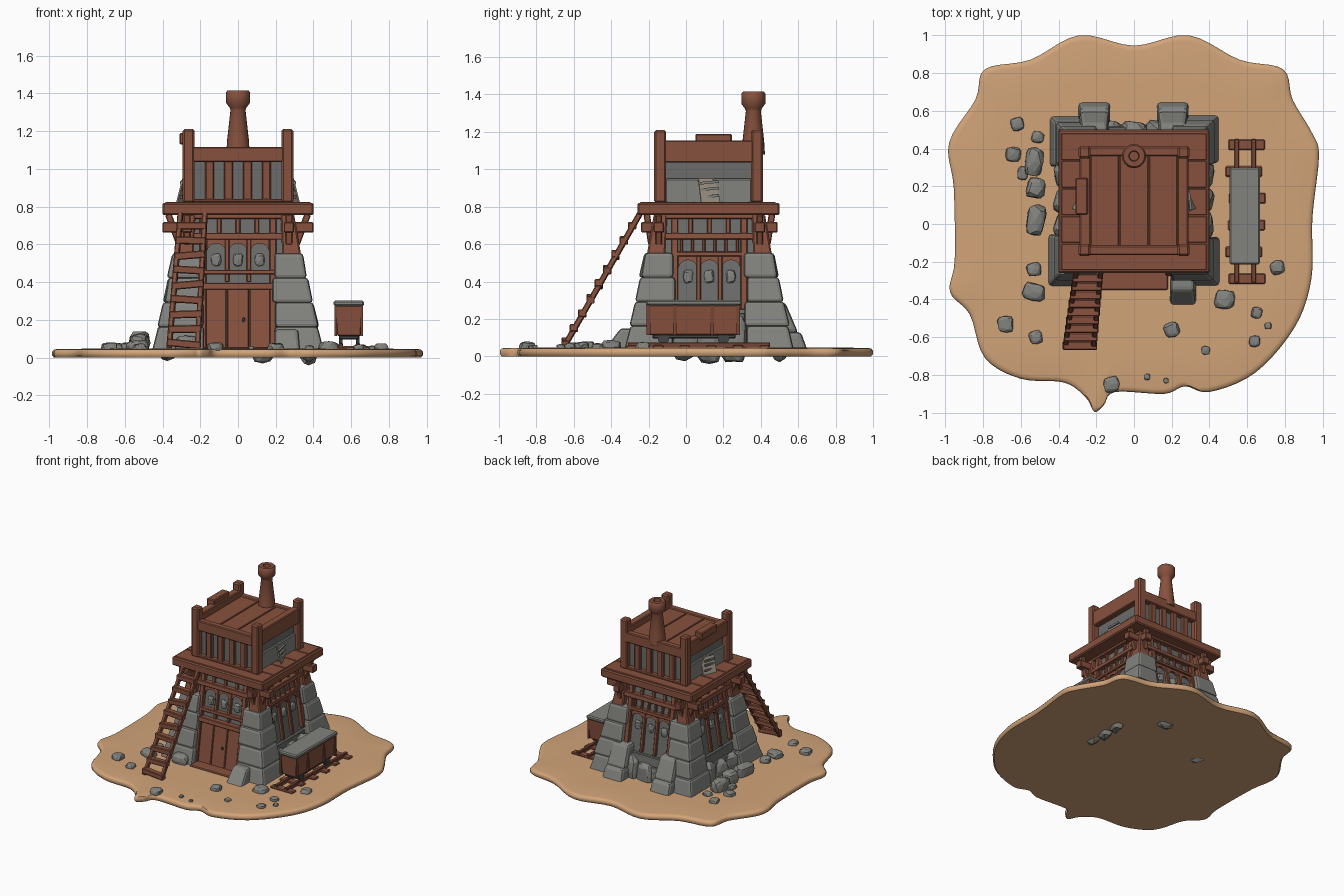
import bpy, bmesh, math, random
from mathutils import Vector, Matrix

if "Cube" in bpy.data.objects:
    bpy.data.objects.remove(bpy.data.objects["Cube"])
random.seed(4)
CY = 0.125                      # tower centre in y

def mat(name, c):
    m = bpy.data.materials.new(name)
    m.diffuse_color = (*c, 1)
    m.use_nodes = True
    m.node_tree.nodes["Principled BSDF"].inputs["Base Color"].default_value = m.diffuse_color
    return m
SAND = mat("sand", (0.64, 0.37, 0.19))
WOOD = mat("red brown wood", (0.245, 0.083, 0.048))
DARKWOOD = mat("dark wood", (0.17, 0.058, 0.035))
STONE = mat("grey stone", (0.225, 0.225, 0.21))
WALL = mat("dark grey wall", (0.15, 0.15, 0.145))
IRON = mat("dark iron", (0.06, 0.06, 0.06))
PAPER = mat("weathered board", (0.36, 0.31, 0.25))

def finish(name, bm, m, bevel=0, seg=1, smooth=False):
    bmesh.ops.recalc_face_normals(bm, faces=bm.faces)
    me = bpy.data.meshes.new(name)
    bm.to_mesh(me); bm.free()
    ob = bpy.data.objects.new(name, me)
    bpy.context.collection.objects.link(ob)
    me.materials.append(m)
    if bevel:
        b = ob.modifiers.new("bevel", 'BEVEL')
        b.width, b.segments, b.limit_method = bevel, seg, 'ANGLE'
    if smooth:
        bpy.context.view_layer.objects.active = ob
        ob.select_set(True)
        bpy.ops.object.shade_smooth_by_angle(angle=math.radians(45))
        ob.select_set(False)
    return ob

def prism(name, low, high, m, bevel=0, seg=1):
    """solid between two matching point loops"""
    bm = bmesh.new()
    a = [bm.verts.new(p) for p in low]
    b = [bm.verts.new(p) for p in high]
    n = len(a)
    bm.faces.new(a); bm.faces.new(b[::-1])
    for i in range(n):
        bm.faces.new((a[i], a[(i+1) % n], b[(i+1) % n], b[i]))
    return finish(name, bm, m, bevel, seg)

def rect(r, z):
    x0, x1, y0, y1 = r
    return [(x0, y0, z), (x1, y0, z), (x1, y1, z), (x0, y1, z)]

def taper(name, r0, r1, z0, z1, m, bevel=0, seg=1):
    return prism(name, rect(r0, z0), rect(r1, z1), m, bevel, seg)

def box(name, x0, x1, y0, y1, z0, z1, m, bevel=0.006):
    return taper(name, (x0, x1, y0, y1), (x0, x1, y0, y1), z0, z1, m, bevel)

def beam(name, p, q, w, h, m, bevel=0.005):
    p, q = Vector(p), Vector(q)
    bm = bmesh.new()
    bmesh.ops.create_cube(bm, size=1)
    M = Matrix.Translation((p+q)/2) @ (q-p).to_track_quat('Y', 'Z').to_matrix().to_4x4()
    bm.transform(M @ Matrix.Diagonal((w, (q-p).length, h, 1)))
    return finish(name, bm, m, bevel)

def rock(name, x, y, z, rx, ry, rz, m=STONE):
    bm = bmesh.new()
    bmesh.ops.create_icosphere(bm, subdivisions=2, radius=1)
    R = Matrix.Rotation(random.uniform(-.3, .3), 3, 'Z')
    for v in bm.verts:
        c = Vector([math.copysign(abs(k)**0.65, k) for k in v.co]) * random.uniform(.84, 1.0)
        c = R @ Vector((c.x*rx, c.y*ry, c.z*rz))
        v.co = c + Vector((x, y, z))
    return finish(name, bm, m)

def lathe(name, prof, x, y, m, n=20):
    bm = bmesh.new()
    rings = [[bm.verts.new((x+r*math.cos(2*math.pi*i/n), y+r*math.sin(2*math.pi*i/n), z))
              for i in range(n)] for r, z in prof]
    for a, b in zip(rings, rings[1:]):
        for i in range(n):
            bm.faces.new((a[i], a[(i+1) % n], b[(i+1) % n], b[i]))
    bm.faces.new(rings[0]); bm.faces.new(rings[-1])
    return finish(name, bm, m, smooth=True)

# sandy ground slab with wavy outline
pts = [(-.29, 1), (0, .945), (.29, 1), (.56, .87), (.79, .82), (.84, .66), (.945, .48), (.98, .36), (.945, .03),
       (.94, -.29), (.85, -.55), (.64, -.79), (.4, -.89), (.27, -.86), (.16, -.9), (-.1, -.89), (-.16, -.96),
       (-.21, -.995), (-.255, -.92), (-.37, -.84), (-.6, -.82), (-.79, -.71), (-.87, -.48), (-.975, -.36),
       (-.95, -.19), (-.955, .19), (-.98, .43), (-.84, .66), (-.79, .82), (-.55, .87)]
P = [Vector(p) for p in pts]
loop = []
for i in range(len(P)):
    a, b, c, d = (P[(i+k-1) % len(P)] for k in range(4))
    for s in range(5):
        t = s/5
        loop.append(.5*(2*b + (c-a)*t + (2*a-5*b+4*c-d)*t*t + (3*b-a-3*c+d)*t**3))
bm = bmesh.new()
rings = [[bm.verts.new((p.x*k, p.y*k, z)) for p in loop]
         for k, z in ((.99, 0), (1, .012), (1, .03), (.99, .042), (.97, .045), (.8, .047))]
for a, b in zip(rings, rings[1:]):
    for i in range(len(a)):
        bm.faces.new((a[i], a[i-1], b[i-1], b[i]))
bm.faces.new(rings[0]); bm.faces.new(rings[-1])
finish("sand_ground", bm, SAND, smooth=True)

# tapered tower core
def wall(z): return .37 - (z-.05)*.155
def outer(z): return .44 - (z-.05)*.19
def sq(h): return (-h, h, CY-h, CY+h)
taper("tower_core", sq(wall(.03)), sq(wall(.77)), .03, .77, WALL)

def panel(name, side, poly, d0, d1, m, bevel=.004):
    """extruded plate on a sloping wall; poly is in (u, z), d is depth off the wall"""
    R = Matrix.Rotation(side*math.pi/2, 3, 'Z')
    f = lambda u, z, d: R @ Vector((u, -(wall(z)+d), z)) + Vector((0, CY, 0))
    return prism(name, [f(u, z, d0) for u, z in poly], [f(u, z, d1) for u, z in poly], m, bevel)

def bar(name, side, u0, u1, z0, z1, d, m=WOOD, d0=-.02):
    return panel(name, side, [(u0, z0), (u1, z0), (u1, z1), (u0, z1)], d0, d, m)

def arch(name, side, u, r, spring, top):
    arc = [(u+r*math.cos(math.pi*i/10), spring+r*math.sin(math.pi*i/10)) for i in range(11)]
    panel(name, side, arc + [(u-r, top), (u+r, top)], -.02, .016, WOOD, 0)

# timber frames and windows on all four walls
for s, nm in enumerate(("front", "right", "back", "left")):
    for e in (-1, 1):
        bar(nm+"_frame_post", s, e*.185-.018, e*.185+.018, .25 if s else .05, .76, .03)
    bar(nm+"_top_beam", s, -.30, .30, .625, .66, .035)
    bar(nm+"_head_beam", s, -.27, .27, .735, .76, .035)
    for u in (-.1, 0, .1):
        bar(nm+"_upper_mullion", s, u-.012, u+.012, .65, .745, .015)
    spring, top, low = (.555, .63, .40) if s == 0 else (.465, .545, .24)
    for u in (-.115, 0, .115):
        arch(nm+"_arch", s, u, .05, spring, top)
        rock(nm+"_window_stone", *(Matrix.Rotation(s*math.pi/2, 3, 'Z') @ Vector((u, -wall(spring-.04)+.012, 0))
             + Vector((0, CY, spring-.04))), .03, .03, .04)
    for u in (-.0575, .0575):
        bar(nm+"_mullion", s, u-.012, u+.012, low, top, .022)
    if s == 0:
        bar("front_sill_beam", s, -.2, .2, .44, .465, .035)
        bar("door_lintel", s, -.2, .2, .36, .395, .04)
        for u in (-.12, 0, .12):
            bar("door_plank", s, u-.058, u+.058, .04, .365, .014)
        rock("door_handle", .03, CY-wall(.2)-.017, .2, .008, .008, .012, IRON)
    else:
        bar(nm+"_mid_beam", s, -.2, .2, .535, .56, .03)
        for i in range(6):
            bar(nm+"_baluster", s, -.15+i*.06-.008, -.15+i*.06+.008, .555, .63, .018)
        # rough stone footing between the piers
        for i in range(3):
            u, zt = -.13+i*.13, random.uniform(.14, .22)
            p = Matrix.Rotation(s*math.pi/2, 3, 'Z') @ Vector((u, -.375, 0))
            rock(nm+"_footing_stone", p.x, p.y+CY, .09, .075 if s == 2 else .05,
                 .05 if s == 2 else .075, zt-.08)
        for i, z in enumerate((.16, .23)):
            bar(nm+"_wall_course", s, -.19, .19, z-.07, z, .035-i*.012, STONE if i == 0 else WALL)
box("door_step", -.18, .18, -.35, -.22, .03, .056, WOOD)

# stone corner piers, timber corner posts and platform brackets
levels = (.03, .16, .29, .42, .55)
for sx in (-1, 1):
    for sy in (-1, 1):
        def corner(inn, out):
            xs, ys = sorted((sx*inn, sx*out)), sorted((CY+sy*inn, CY+sy*out))
            return (*xs, *ys)
        for i, (z0, z1) in enumerate(zip(levels, levels[1:])):
            j = random.uniform(-.006, .014)
            inn = .19 + random.uniform(-.015, .012)
            taper("pier_stone", corner(inn, outer(z0)+j), corner(inn, outer(z1)+j*.3), z0, z1+.004, STONE, .018, 2)
        taper("corner_post", corner(.235, .335), corner(.225, .297), .54, .76, WOOD, .008)
        for ax in (0, 1):
            a, b = [sx*.27, CY+sy*.27, .69], [sx*.27, CY+sy*.27, .69]
            k = sx if ax == 0 else sy
            b[ax] = (CY if ax else 0) + k*(.40 if ax == 0 else .365)
            beam("beam_end", a, b, .055, .055, WOOD)
            c = list(b); c[ax] -= k*.03; c[2] = .76
            d = list(a); d[ax] += k*.04; d[2] = .60
            beam("platform_brace", d, c, .035, .035, WOOD)

# buttresses: two at the back, one at the front
for x in (-.21, .205):
    taper("back_buttress_low", (x-.085, x+.085, .45, .65), (x-.08, x+.08, .45, .615), .03, .13, STONE, .02, 2)
    taper("back_buttress_high", (x-.08, x+.08, .42, .60), (x-.07, x+.07, .42, .53), .125, .29, STONE, .02, 2)
taper("front_buttress", (.19, .33, -.44, -.28), (.195, .32, -.35, -.27), .03, .15, STONE, .018, 2)
rock("pier_foot_stone", -.27, -.33, .07, .07, .05, .05)

# platform and upper room
box("platform", -.40, .40, -.26, .50, .755, .82, WOOD, .008)
for i in range(5):
    y = -.245 + i*.146
    box("platform_plank", -.385, .385, y, y+.14, .815, .825, WOOD, .003)
box("upper_room_wall", -.245, .245, -.125, .37, .81, 1.06, WALL)
for sx in (-1, 1):
    box("side_ledge", *sorted((sx*.235, sx*.262)), -.11, .35, .82, .95, STONE)
    box("side_roof_beam", *sorted((sx*.23, sx*.288)), -.15, .40, 1.035, 1.155, WOOD)
    for y in (-.138, .380):
        box("roof_post", sx*.262-.032, sx*.262+.032, y-.032, y+.032, .82, 1.21, WOOD, .01)
    # leaning notice board on each side
    beam("notice_board", (sx*.30, .13, .825), (sx*.268, .115, .95), .11, .008, PAPER, 0).rotation_euler = (0, 0, 0)
    for z in (.85, .89, .925):
        beam("notice_strip", (sx*.302, .075, z), (sx*.29, .175, z+.01), .012, .014, STONE, 0)
for y in (-.14, .385):
    box("end_roof_beam", -.25, .25, y-.025, y+.025, 1.035, 1.115, WOOD)
    box("end_sill", -.25, .25, y-.022, y+.022, .82, .84, WOOD)
    for x in (-.15, -.05, .05, .15):
        box("slat", x-.024, x+.024, y-.016, y+.016, .82, 1.05, WOOD)
box("roof_deck", -.24, .24, -.13, .38, 1.04, 1.10, WOOD)
for i in range(3):
    box("roof_plank", -.23+i*.155, -.08+i*.155, -.12, .37, 1.09, 1.107, WOOD, .004)
box("roof_side_plate", -.31, -.245, .05, .245, 1.13, 1.19, WOOD)

# chimney
lathe("chimney", [(.062, 1.08), (.058, 1.15), (.04, 1.31), (.045, 1.325), (.064, 1.35), (.064, 1.405),
                  (.056, 1.415), (.028, 1.415), (.024, 1.37)], 0, .36, WOOD)

# ladder
for a, b in (((-.365, -.655, .045), (-.305, -.245, .765)), ((-.215, -.655, .045), (-.175, -.245, .765))):
    beam("ladder_rail", a, b, .028, .03, WOOD)
for i in range(9):
    t = (i+.35)/9.2
    y, z = -.66+.41*t, .045+.72*t
    w = random.uniform(-.01, .01)
    beam("ladder_rung", (-.38+.06*t, y, z+w), (-.198+.035*t, y, z-w), .045, .04, WOOD)

# rail track and ore cart
for x in (.545, .635):
    box("track_rail", x-.012, x+.012, -.31, .45, .045, .075, DARKWOOD, .003)
for i in range(6):
    y = -.29 + i*.142
    o = random.uniform(-.012, .012)
    box("track_sleeper", .495+o, .69+o, y-.028, y+.028, .04, .06, WOOD)
taper("cart_tub", (.525, .65, -.195, .28), (.515, .66, -.207, .292), .115, .275, WOOD, .005)
box("cart_lid", .507, .667, -.215, .30, .272, .302, STONE, .008)
box("cart_chassis", .535, .64, -.18, .265, .095, .118, IRON)
for y in (-.2, -.06, .14, .28):
    for x in (.518, .656):
        beam("cart_strap", (x, y, .115), (x, y, .28), .012, .02, DARKWOOD, 0)
for y in (-.12, .20):
    for x in (.545, .635):
        bm = bmesh.new()
        bmesh.ops.create_cone(bm, cap_ends=True, segments=14, radius1=.03, radius2=.03, depth=.018)
        bm.transform(Matrix.Translation((x, y, .095)) @ Matrix.Rotation(math.pi/2, 4, 'Y'))
        finish("cart_wheel", bm, IRON)

# rock pile at the left wall
for x, y, rx, ry, h in ((-.53, .33, .055, .085, .09), (-.52, .19, .055, .06, .1), (-.52, .02, .055, .09, .09),
                        (-.59, .27, .03, .04, .04), (-.53, -.24, .042, .04, .05), (-.53, -.36, .065, .052, .05)):
    rock("pile_rock", x, y, .04+h*.4, rx, ry, h*.65)
# scattered rocks
for x, y, r in ((-.62, .53, .038), (-.64, .37, .043), (-.51, .46, .035), (-.68, -.53, .047), (-.52, -.6, .038),
                (.2, -.56, .043), (.48, -.4, .057), (.64, -.62, .033), (.65, -.47, .033), (.76, -.23, .04),
                (-.12, -.85, .047), (.38, -.67, .025), (.71, -.54, .02), (.07, -.81, .018), (.17, -.83, .015)):
    rock("loose_rock", x, y, .05, r, r, r*.7)
